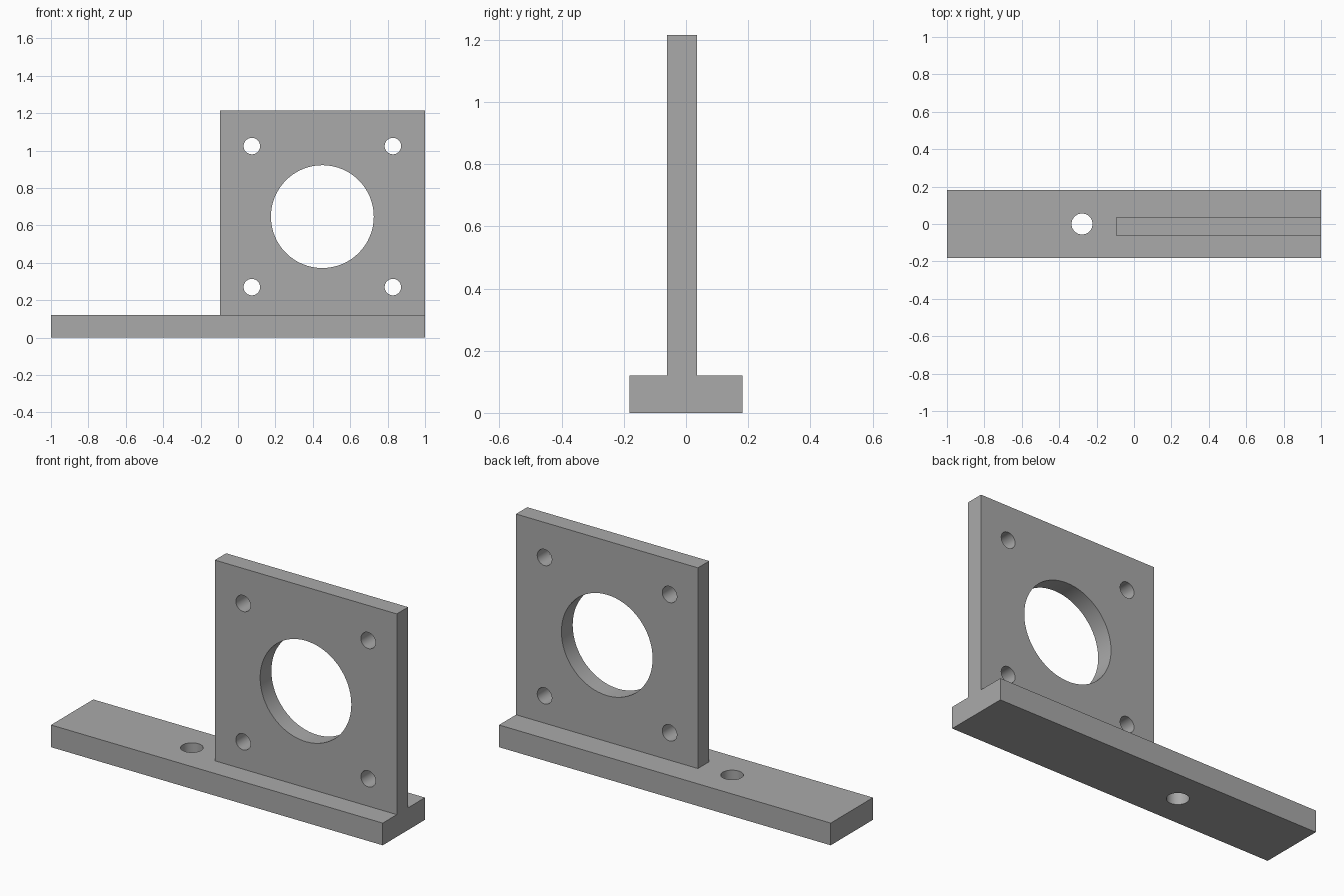
import bpy
import math

default = bpy.data.objects.get("Cube")
if default:
    bpy.data.objects.remove(default, do_unlink=True)

GREY = (0.40, 0.40, 0.40, 1.0)
grey = bpy.data.materials.new("plain_grey")
grey.use_nodes = True
grey.diffuse_color = GREY
grey.node_tree.nodes["Principled BSDF"].inputs["Base Color"].default_value = GREY


def box(name, low, high):
    """Axis-aligned block between two corners."""
    centre = [(a + b) / 2 for a, b in zip(low, high)]
    bpy.ops.mesh.primitive_cube_add(size=1, location=centre)
    ob = bpy.context.object
    ob.name = name
    ob.scale = [b - a for a, b in zip(low, high)]
    bpy.ops.object.transform_apply(location=False, rotation=False, scale=True)
    ob.data.materials.append(grey)
    return ob


def drill(ob, centre, radius, rotation=(0, 0, 0)):
    """Cut a round through hole, then discard the cutter."""
    bpy.ops.mesh.primitive_cylinder_add(
        vertices=64, radius=radius, depth=0.5, location=centre, rotation=rotation)
    cutter = bpy.context.object
    cutter.hide_render = True
    cutter.data.materials.append(grey)
    mod = ob.modifiers.new("hole", "BOOLEAN")
    mod.operation = "DIFFERENCE"
    mod.solver = "EXACT"
    mod.object = cutter
    bpy.context.view_layer.objects.active = ob
    bpy.ops.object.modifier_apply(modifier=mod.name)
    bpy.data.objects.remove(cutter, do_unlink=True)


def smooth(ob):
    bpy.ops.object.select_all(action="DESELECT")
    ob.select_set(True)
    bpy.context.view_layer.objects.active = ob
    bpy.ops.object.shade_smooth_by_angle(angle=math.radians(30))


BASE_TOP = 0.121

# Long flat foot with one vertical fixing hole
base = box("base_bar", (-1, -0.182, 0), (1, 0.182, BASE_TOP))
drill(base, (-0.278, 0, BASE_TOP / 2), 0.056)
smooth(base)

# Upright square plate with a large bore and four bolt holes
plate = box("mounting_plate", (-0.097, -0.061, BASE_TOP), (1, 0.036, 1.215))
ALONG_Y = (math.pi / 2, 0, 0)
CX, CZ, BOLT = 0.451, 0.647, 0.377
drill(plate, (CX, 0, CZ), 0.275, ALONG_Y)
for sx in (-1, 1):
    for sz in (-1, 1):
        drill(plate, (CX + sx * BOLT, 0, CZ + sz * BOLT), 0.044, ALONG_Y)
smooth(plate)
